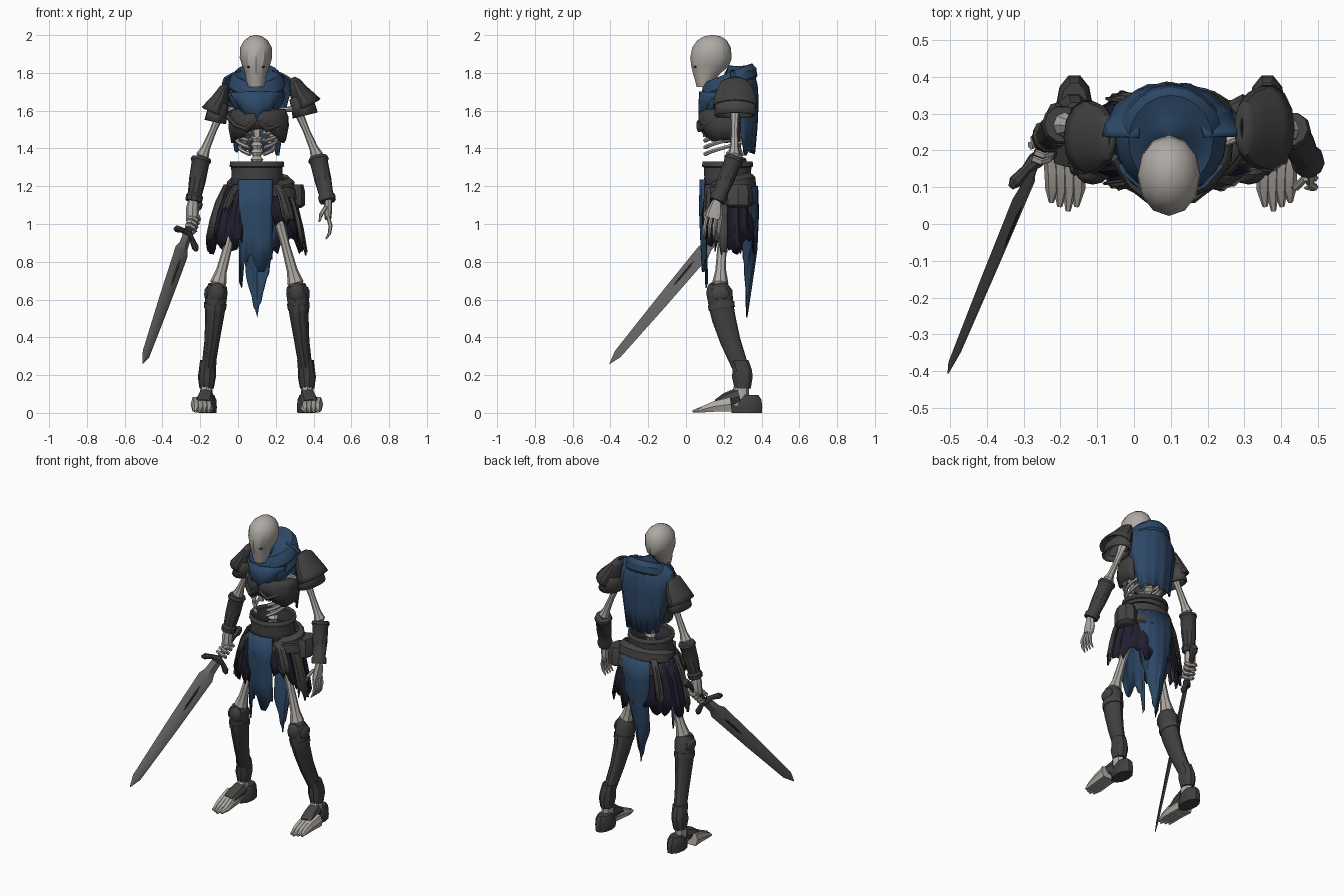
import bpy, bmesh, math, random
from mathutils import Vector

random.seed(4)
if "Cube" in bpy.data.objects:
    bpy.data.objects.remove(bpy.data.objects["Cube"], do_unlink=True)

MID = 0.1  # body's own centre line
parts = []


def material(name, *rgb):
    m = bpy.data.materials.new(name)
    m.use_nodes = True
    colour = (*rgb, 1)
    m.diffuse_color = colour
    m.node_tree.nodes["Principled BSDF"].inputs["Base Color"].default_value = colour
    return m


BONE = material("bone", .43, .40, .37)
IRON = material("dark iron", .05, .05, .05)
LEATHER = material("worn leather", .06, .058, .055)
BLUE = material("blue cloth", .026, .065, .135)
NAVY = material("navy cloth", .016, .014, .03)
STEEL = material("blade steel", .15, .145, .145)
FULLER = material("dark steel", .03, .03, .032)


def finish(name, bm, mat, thick=0):
    bmesh.ops.recalc_face_normals(bm, faces=bm.faces)
    mesh = bpy.data.meshes.new(name)
    bm.to_mesh(mesh)
    bm.free()
    mesh.materials.append(mat)
    ob = bpy.data.objects.new(name, mesh)
    bpy.context.collection.objects.link(ob)
    if thick:
        mod = ob.modifiers.new("thickness", "SOLIDIFY")
        mod.thickness = thick
    parts.append(ob)
    return ob


def tube(name, rows, mat, sides=10, ref=(0, 1, 0), flat=False, caps=True, thick=0, tilt=0):
    """Skin rings (x, y, z, radius, radius) along a path."""
    bm, rings, ref = bmesh.new(), [], Vector(ref)
    pts = [Vector(r[:3]) for r in rows]
    for i, row in enumerate(rows):
        d = Vector((0, 0, 1)) if flat else pts[min(i + 1, len(pts) - 1)] - pts[max(i - 1, 0)]
        u = ref.cross(d).normalized()
        v = d.cross(u).normalized()
        ring = []
        for k in range(sides):
            a = math.tau * k / sides
            p = pts[i] + u * row[3] * math.cos(a) + v * row[-1] * math.sin(a)
            p.z += tilt * math.sin(a)
            ring.append(bm.verts.new(p))
        rings.append(ring)
    for low, high in zip(rings, rings[1:]):
        for k in range(sides):
            j = (k + 1) % sides
            bm.faces.new((low[k], low[j], high[j], high[k]))
    if caps:
        bm.faces.new(rings[0])
        bm.faces.new(rings[-1])
    return finish(name, bm, mat, thick)


def bone(name, a, b, r):
    """Long bone with flared ends."""
    a, b = Vector(a), Vector(b)
    shape = ((0, .8), (.06, 1.5), (.2, 1), (.5, .8), (.8, 1), (.94, 1.5), (1, .8))
    return tube(name, [(*a.lerp(b, t), r * k) for t, k in shape], BONE, 8)


def cloth(name, centre, start, end, rows, hem, mat, cols=18, jag=.15, fold=.02, thick=.008):
    """Draped sheet on rows (z, rx, ry); hem(u) scales its length across the width."""
    bm, grid = bmesh.new(), []
    top = rows[0][0]
    for c in range(cols + 1):
        u = c / cols
        a = math.radians(start + (end - start) * u)
        length = hem(u) * (1 - random.random() * jag)
        wave = 1 + fold * math.sin(c * 1.9)
        grid.append([bm.verts.new((centre[0] + rx * math.cos(a) * wave,
                                   centre[1] + ry * math.sin(a) * wave,
                                   top + (z - top) * length)) for z, rx, ry in rows])
    for left, right in zip(grid, grid[1:]):
        for k in range(len(rows) - 1):
            bm.faces.new((left[k], right[k], right[k + 1], left[k + 1]))
    return finish(name, bm, mat, thick)


def ball(name, at, size, mat):
    bm = bmesh.new()
    bmesh.ops.create_icosphere(bm, subdivisions=2, radius=1)
    for v in bm.verts:
        v.co = Vector(at) + v.co * Vector(size)
    return finish(name, bm, mat)


# Skull with narrow eye slits, and the neck and spine
tube("skull", [(MID - .005, y, z, rx, ry) for y, z, rx, ry in (
    (.092, 1.725, .04, .036), (.1, 1.76, .052, .052), (.11, 1.8, .057, .074), (.128, 1.835, .072, .1),
    (.132, 1.88, .086, .11), (.135, 1.935, .084, .102), (.138, 1.972, .062, .078),
    (.14, 1.993, .034, .045), (.14, 2, .008, .01))], BONE, 12, flat=True)
for s in (-1, 1):
    ball("eye_slit", (MID - .005 + s * .034, .05, 1.832), (.014, .011, .006), FULLER)
tube("spine", [(MID, .25 - .03 * math.sin(k * .2), 1.1 + k * .0185, .034 if k % 2 else .021)
               for k in range(34)], BONE, 8, flat=True)

# Rib cage, open at the breast
for k in range(4):
    for s in (-1, 1):
        arc = [math.radians(85 - 19 * i) for i in range(9)]
        tube("rib", [(MID + s * (.128 - .012 * k) * math.cos(a), .215 + .125 * math.sin(a),
                      1.565 - .036 * k - .011 * i, .011) for i, a in enumerate(arc)],
             BONE, 6, ref=(0, 0, 1))
tube("breastbone", [(MID, .1, 1.46, .018, .01), (MID, .09, 1.58, .028, .012)], BONE, 8)

# Torn breastplate with a rolled edge
cloth("breastplate", (MID + .01, .215), 150, 390,
      ((1.61, .14, .13), (1.56, .158, .148), (1.5, .16, .15), (1.41, .145, .14)),
      lambda u: .92 - .38 * math.exp(-((u - .5) / .15) ** 2), IRON, 26, .12, .012, .014)
for s in (-1, 1):
    tube("breast_strap", [(MID + s * x, y, z, .014) for x, y, z in
         ((.01, .07, 1.54), (.06, .07, 1.5), (.11, .11, 1.52), (.155, .18, 1.57))], LEATHER, 6, ref=(0, 0, 1))

# Cowl of rolled folds closing round the neck, pointed bib and short cape
tube("cowl", [(MID, y, z, rx, ry) for y, z, rx, ry in (
    (.2, 1.79, .02, .025), (.205, 1.785, .06, .075), (.215, 1.79, .09, .105), (.225, 1.8, .115, .125),
    (.23, 1.775, .14, .142), (.23, 1.735, .15, .148), (.23, 1.72, .14, .14), (.23, 1.685, .152, .15),
    (.23, 1.65, .142, .146), (.23, 1.62, .12, .13))], BLUE, 20, flat=True, caps=False, thick=.01, tilt=.05)
cloth("scarf_bib", (MID, .225), 205, 335, ((1.7, .15, .145), (1.62, .14, .15), (1.53, .11, .148)),
      lambda u: .3 + .7 * math.sin(math.pi * u), BLUE, 14)
cloth("cape", (MID, .225), 5, 175, ((1.815, .09, .115), (1.78, .135, .142), (1.72, .178, .153),
      (1.64, .19, .158), (1.5, .168, .152), (1.36, .15, .14)),
      lambda u: .45 + .55 * min(1, 2.6 * math.sin(math.pi * u) ** 1.5), BLUE, 26, .12)

# Shoulder plates, one flared bell over another; the right is smaller and sits lower
for s, reach, drop, y in ((1, 1, 0, .26), (-1, .86, .035, .235)):
    def plate(rows):
        return [(MID + s * x * reach, y, z - drop, rx * reach, ry * reach) for x, z, rx, ry in rows]
    tube("shoulder_plate", plate(((.19, 1.775, .012, .03), (.2, 1.755, .03, .075),
         (.22, 1.705, .05, .1), (.25, 1.655, .068, .114), (.266, 1.625, .08, .12))),
         IRON, 14, caps=False, thick=.012)
    tube("lower_shoulder_plate", plate(((.215, 1.68, .048, .093), (.245, 1.62, .065, .108),
         (.256, 1.575, .068, .112))), LEATHER, 14, caps=False, thick=.012)
    bone("collar_bone", (MID, .17, 1.6), (MID + s * .22 * reach, .25, 1.61), .014)

# Arms: bone above, bracer below
for shoulder, elbow, wrist in (((.3, .26, 1.64), (.425, .255, 1.345), (.475, .165, 1.12)),
                               ((-.07, .26, 1.64), (-.195, .27, 1.345), (-.235, .235, 1.12))):
    bone("upper_arm", shoulder, elbow, .023)
    a, b = Vector(elbow), Vector(wrist)
    tube("bracer", [(*a.lerp(b, t), r) for t, r in
         ((-.03, .05), (.04, .055), (.1, .047), (.5, .045), (.82, .038), (.88, .046), (1, .044))],
         IRON, 10)

# Open left hand
tube("left_palm", [(.478, .165, 1.13, .02, .022), (.476, .155, 1.07, .022, .042),
                   (.476, .145, 1.03, .018, .045)], BONE, 8)
for k in range(4):
    y = .11 + k * .025
    tube("left_finger", [(.476, y, 1.04, .01), (.49, y - .01, .99, .011),
                         (.484, y - .012, .95, .009), (.465, y - .012, .92, .004)], BONE, 6)
tube("left_thumb", [(.465, .125, 1.09, .011), (.44, .1, 1.05, .011), (.43, .1, 1.01, .004)], BONE, 6)

# Sword: diamond blade, dark fuller, hooked guard, grip
tip = Vector((-.505, -.405, .26))
axis = Vector((.24, .58, .69)).normalized()
wide = Vector((-.62, -.5, .63))
wide = (wide - axis * wide.dot(axis)).normalized()
normal = axis.cross(wide)


def along(t, w=0):
    return tip + axis * t + wide * w


tube("sword_blade", [(*along(t), w, h) for t, w, h in ((0, .002, .002), (.07, .028, .007),
     (.45, .042, .012), (.8, .05, .013), (.84, .034, .013), (.92, .03, .012))], STEEL, 4, ref=normal)
tube("sword_fuller", [(*along(t), w, h) for t, w, h in ((.55, .004, .012), (.59, .02, .015),
     (.7, .021, .0155), (.74, .004, .013))], FULLER, 4, ref=normal)
tube("sword_guard", [(*along(.93 - 5 * w * w, w), r) for w, r in ((-.095, .008), (-.08, .019), (-.04, .014),
     (0, .024), (.04, .014), (.08, .019), (.095, .008))], IRON, 8, ref=normal)
tube("sword_grip", [(*along(t), r) for t, r in ((.92, .016), (1.1, .015), (1.12, .025),
     (1.15, .024), (1.165, .01))], LEATHER, 8, ref=normal)

# Right hand closed on the grip
tube("right_palm", [(-.235, .235, 1.14, .024), (-.24, .235, 1.09, .034), (*along(1.02), .032)], BONE, 8)
for k in range(4):
    base = along(.965 + .027 * k)
    ring = [base + (wide * math.cos(i * .8) + normal * math.sin(i * .8)) * .031 for i in range(7)]
    tube("right_finger", [(*p, .012) for p in ring], BONE, 6, ref=axis)

# Waist belt, slanted hip sashes and pouch
tube("waist_belt", [(MID, .22, z, rx, ry) for z, rx, ry in ((1.19, .15, .135), (1.25, .135, .125),
     (1.3, .136, .128), (1.305, .145, .137), (1.33, .142, .135))],
     IRON, 18, flat=True, caps=False, thick=.014)
for k, lean in enumerate((.025, -.02)):
    tube("hip_sash", [(MID + .02, .235, 1.2 - .045 * k + z, r + .012 * k, r - .045 + .005 * k) for z, r in
         ((.05, .15), (.025, .178), (-.025, .185), (-.05, .165))],
         LEATHER, 18, flat=True, caps=False, thick=.012, tilt=lean)
tube("hip_pouch", [(.295, .275, z, rx, ry) for z, rx, ry in ((1.085, .04, .05), (1.1, .06, .075),
     (1.17, .06, .078), (1.21, .05, .065))], LEATHER, 8, flat=True)
ball("pelvis", (MID, .22, 1.12), (.11, .07, .06), BONE)

# Ragged skirts: navy under, leather tabs, long blue strips
SKIRT = (MID, .225)
flare = ((1.2, .16, .13), (1.08, .205, .14), (.95, .235, .143), (.82, .255, .148))
cloth("back_skirt", SKIRT, -5, 185, flare, lambda u: .95, NAVY, 30, .25, .03)
cloth("front_skirt", SKIRT, 196, 252, flare, lambda u: .85, NAVY, 12, .3, .03)
cloth("front_skirt", SKIRT, 288, 336, flare, lambda u: .55 + .25 * u, NAVY, 10, .3, .03)
wider = [(z + .01, rx + .012, ry + .01) for z, rx, ry in flare]
for start, end, drop in ((-28, -4, 1), (178, 205, .95), (119, 131, .8), (300, 318, .6), (226, 238, .4)):
    cloth("leather_tab", SKIRT, start, end, wider, lambda u: drop, LEATHER, 7, .25, .015)
cloth("front_strip", SKIRT, 234, 301, ((1.235, .17, .152), (1.05, .165, .155), (.85, .163, .148),
      (.66, .16, .14)),
      lambda u: 1 if u < .12 else .82 + .08 * math.cos(u * 9), BLUE, 12, .08, .015)
cloth("back_strip", SKIRT, 42, 117, ((1.2, .2, .155), (1.05, .205, .16), (.85, .18, .152),
      (.68, .15, .128), (.49, .13, .1)),
      lambda u: 1 - abs(u - .64) ** 1.15, BLUE, 16, .07, .015)

# Legs, mirrored about the body's centre line
for s in (-1, 1):
    def leg(rows):
        return [(MID + s * r[0], *r[1:]) for r in rows]
    bone("thigh_bone", (MID + s * .09, .2, 1.12), (MID + s * .212, .18, .66), .029)
    tube("greave", leg(((.208, .17, .675, .05, .05), (.215, .178, .64, .06, .068), (.22, .185, .57, .056, .066),
         (.225, .2, .5, .049, .063), (.238, .235, .38, .04, .054), (.256, .285, .25, .036, .044))), IRON, 12)
    ball("knee_cap", (MID + s * .212, .135, .635), (.043, .028, .055), IRON)
    ball("knee_wing", (MID + s * .262, .18, .63), (.018, .05, .04), LEATHER)
    tube("calf_band", leg(((.219, .185, .58, .06, .071), (.222, .19, .55, .058, .07))), LEATHER, 12)
    tube("ankle_guard", leg(((.257, .283, .28, .044, .05), (.262, .298, .23, .045, .053),
         (.265, .298, .19, .048, .058), (.266, .3, .13, .038, .045))), IRON, 10, flat=True)
    tube("ankle_bone", leg(((.266, .3, .18, .03, .032), (.268, .285, .09, .034, .05),
         (.268, .27, .04, .034, .06))), BONE, 8, flat=True)
    tube("heel_boot", leg(((.262, .33, .095, .036, .055), (.262, .325, .07, .047, .078),
         (.262, .322, .03, .05, .086), (.262, .322, 0, .048, .084))), IRON, 10, flat=True)
    tube("instep_plate", leg(((.268, .28, .085, .042, .05), (.276, .21, .07, .047, .036),
         (.284, .165, .05, .046, .024))), LEATHER, 8, ref=(0, 0, 1))
    for k in range(4):
        x = .252 + .023 * k
        toe = .035 + .012 * abs(k - 1)
        tube("toe_bone", leg(((x + .008, .24, .046, .022, .044), (x + .002, .15, .034, .021, .032),
             (x, .095, .02, .02, .02), (x + .004, toe, .008, .007, .007))), BONE, 6, ref=(0, 0, 1))

# Soft shading with kept edges
for ob in bpy.context.selected_objects:
    ob.select_set(False)
for ob in parts:
    ob.select_set(True)
bpy.context.view_layer.objects.active = parts[0]
bpy.ops.object.shade_smooth_by_angle(angle=math.radians(32))
